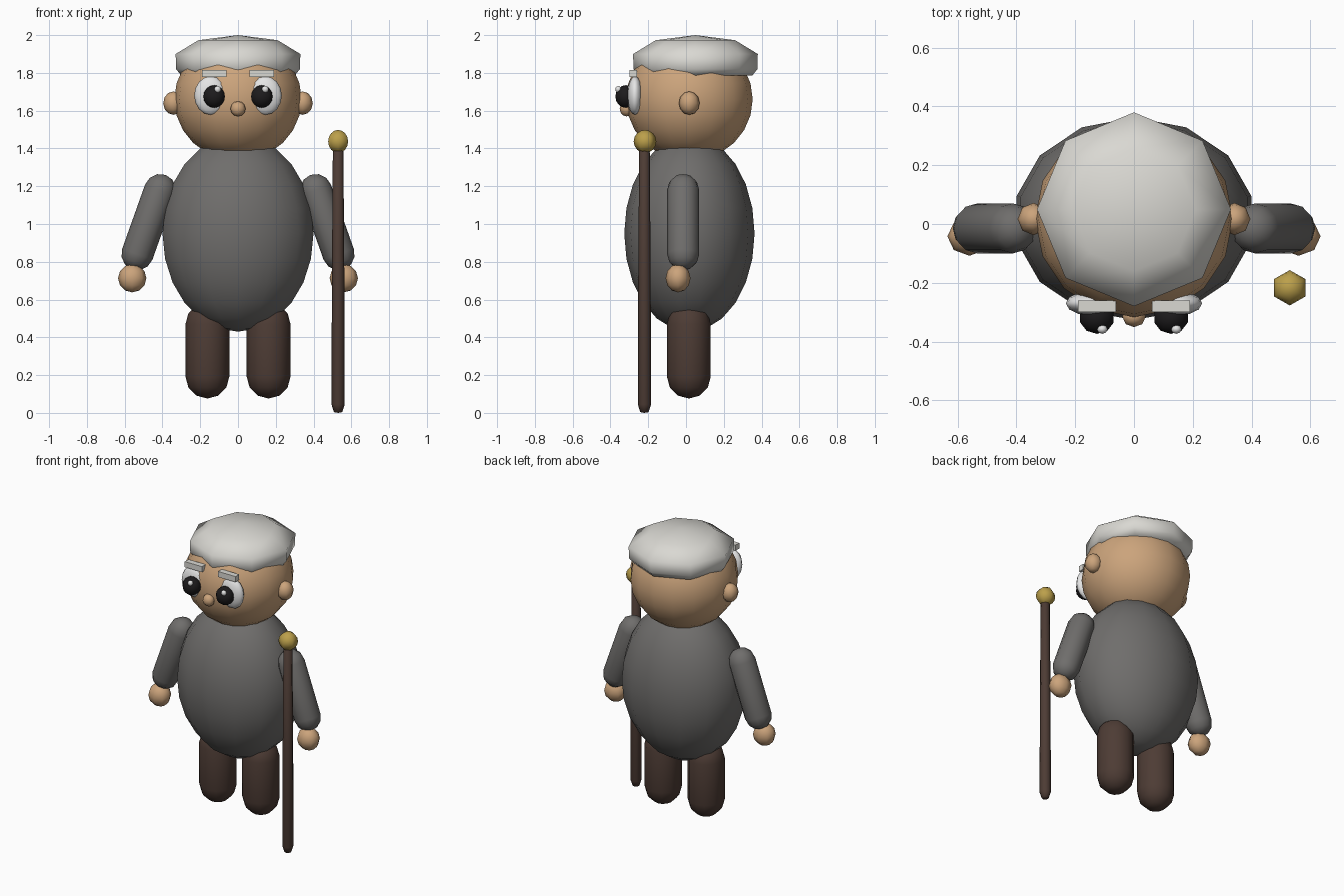
import bpy, math
from mathutils import Vector

cube = bpy.data.objects.get("Cube")
if cube:
    bpy.data.objects.remove(cube, do_unlink=True)


def material(name, r, g, b):
    m = bpy.data.materials.new(name)
    m.use_nodes = True
    m.diffuse_color = (r, g, b, 1)
    bsdf = m.node_tree.nodes["Principled BSDF"]
    bsdf.inputs["Base Color"].default_value = (r, g, b, 1)
    bsdf.inputs["Roughness"].default_value = 0.8
    return m


SKIN = material("skin", 0.60, 0.37, 0.20)
GREY = material("grey cloth", 0.16, 0.155, 0.15)
BROWN = material("dark brown", 0.075, 0.045, 0.035)
HAT = material("off white", 0.70, 0.69, 0.65)
WHITE = material("eye white", 0.78, 0.78, 0.78)
BLACK = material("black", 0.012, 0.011, 0.012)
GOLD = material("gold", 0.50, 0.35, 0.07)


def finish(name, mat, smooth=True):
    ob = bpy.context.object
    ob.name = name
    ob.data.materials.append(mat)
    if smooth:
        bpy.ops.object.shade_smooth()
    return ob


def ball(name, mat, centre, size, segments=8, rings=6):
    """Ellipsoid with the given radii."""
    bpy.ops.mesh.primitive_uv_sphere_add(segments=segments, ring_count=rings, location=centre)
    bpy.context.object.scale = size
    return finish(name, mat)


def lathe(name, mat, profile, segments, origin, axis=(0, 0, 1)):
    """Closed solid turned from (radius, height) points, bottom pole to top pole."""
    inner = profile[1:-1]
    verts = [(0, 0, profile[0][1])]
    for r, h in inner:
        for i in range(segments):
            a = math.tau * i / segments
            verts.append((r * math.cos(a), r * math.sin(a), h))
    verts.append((0, 0, profile[-1][1]))
    top = len(verts) - 1
    last = 1 + (len(inner) - 1) * segments
    faces = []
    for i in range(segments):
        j = (i + 1) % segments
        faces.append((0, 1 + j, 1 + i))
        faces.append((last + i, last + j, top))
        for k in range(len(inner) - 1):
            a = 1 + k * segments
            b = a + segments
            faces.append((a + i, a + j, b + j, b + i))
    mesh = bpy.data.meshes.new(name)
    mesh.from_pydata(verts, [], faces)
    ob = bpy.data.objects.new(name, mesh)
    bpy.context.collection.objects.link(ob)
    ob.location = origin
    ob.rotation_mode = 'QUATERNION'
    ob.rotation_quaternion = Vector(axis).to_track_quat('Z', 'Y')
    bpy.ops.object.select_all(action='DESELECT')
    bpy.context.view_layer.objects.active = ob
    ob.select_set(True)
    return finish(name, mat)


def capsule(name, mat, start, end, radius, segments=12):
    """Rounded limb whose cap centres are start and end."""
    start, end = Vector(start), Vector(end)
    length = (end - start).length
    angles = [math.radians(a) for a in (90, 60, 30, 0)]
    low = [(radius * math.cos(a), -radius * math.sin(a)) for a in angles]
    high = [(r, length - h) for r, h in reversed(low)]
    return lathe(name, mat, low + high, segments, start, end - start)


# Torso and head
ball("body", GREY, (0, 0.018, 0.95), (0.41, 0.345, 0.52), 14, 12)
ball("head", SKIN, (0, 0.018, 1.66), (0.337, 0.335, 0.325), 16, 12)
ball("nose", SKIN, (0, -0.315, 1.61), (0.04, 0.036, 0.04))

# Soft eight-sided cap
cap_profile = [(0, 1.79), (0.30, 1.785), (0.328, 1.82), (0.33, 1.90), (0.21, 1.973), (0, 2.0)]
lathe("cap", HAT, cap_profile, 8, (0, 0.05, 0))

for side, s in (("left", 1), ("right", -1)):
    # Face
    ball(side + "_ear", SKIN, (s * 0.342, 0.017, 1.64), (0.054, 0.055, 0.062))
    ball(side + "_eye", WHITE, (s * 0.145, -0.27, 1.68), (0.087, 0.042, 0.102), 12, 8)
    ball(side + "_pupil", BLACK, (s * 0.126, -0.318, 1.675), (0.06, 0.056, 0.06), 10, 8)
    ball(side + "_eye_glint", WHITE, (s * 0.126 + 0.018, -0.358, 1.713), (0.018, 0.016, 0.018))
    bpy.ops.mesh.primitive_cube_add(size=1, location=(s * 0.126, -0.28, 1.796))
    bpy.context.object.scale = (0.13, 0.04, 0.038)
    finish(side + "_eyebrow", HAT, False)

    # Limbs
    capsule(side + "_arm", GREY, (s * 0.533, -0.015, 0.84), (s * 0.412, -0.015, 1.18), 0.085)
    ball(side + "_hand", SKIN, (s * 0.56, -0.042, 0.713), (0.075, 0.066, 0.075))
    capsule(side + "_leg", BROWN, (s * 0.162, 0.015, 0.192), (s * 0.162, 0.015, 0.47), 0.116)

# Walking cane
cane_profile = [(0, 0), (0.022, 0.004), (0.035, 0.045), (0.033, 0.7), (0.028, 1.39), (0, 1.42)]
lathe("cane_shaft", BROWN, cane_profile, 8, (0.53, -0.22, 0))
ball("cane_knob", GOLD, (0.53, -0.217, 1.437), (0.061, 0.06, 0.061), 6, 8)
